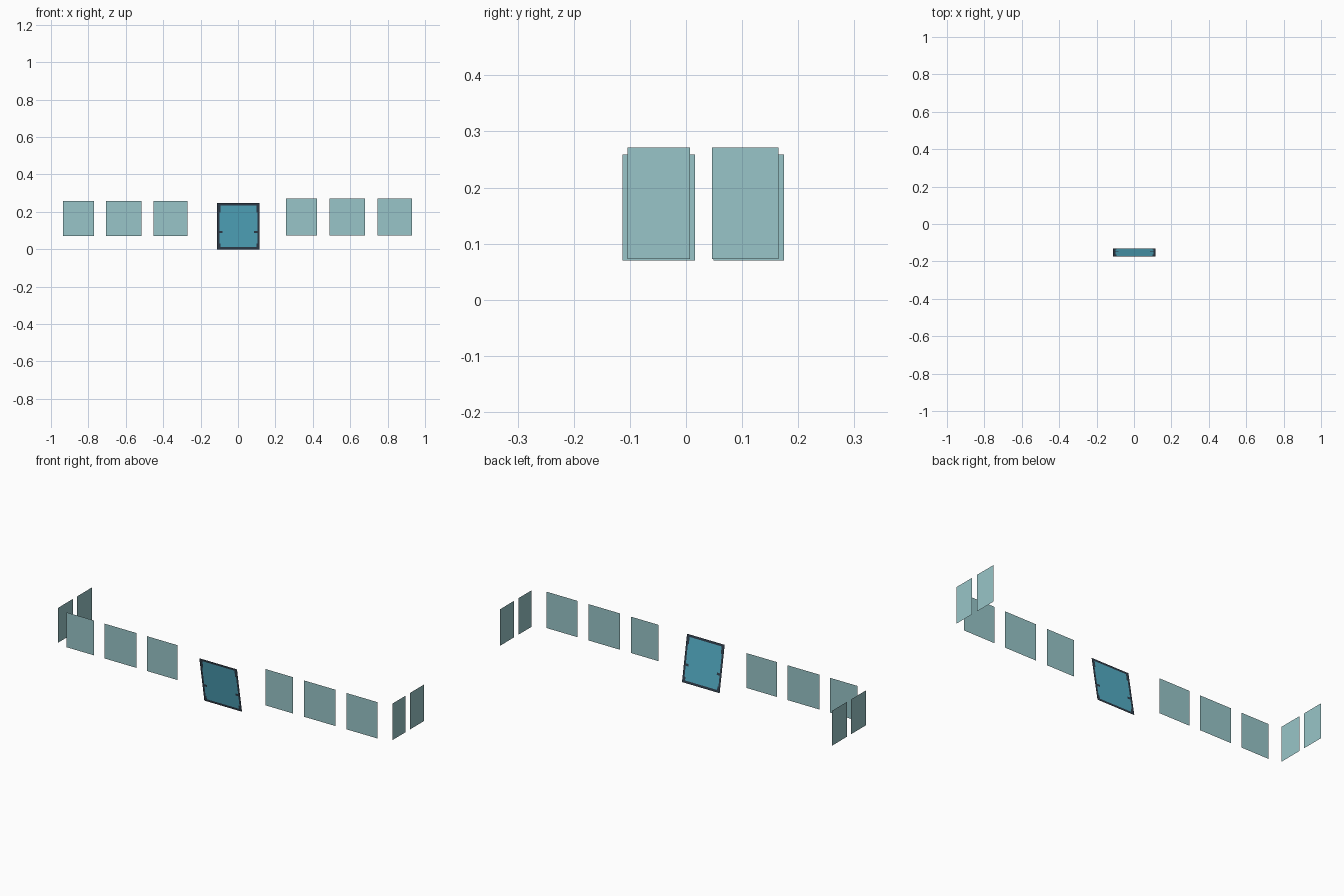
import bpy, bmesh

if "Cube" in bpy.data.objects:
    bpy.data.objects.remove(bpy.data.objects["Cube"])


def material(name, srgb):
    m = bpy.data.materials.new(name)
    lin = [((c / 255 + 0.055) / 1.055) ** 2.4 for c in srgb]
    m.diffuse_color = (*lin, 1)
    m.use_nodes = True
    m.node_tree.nodes["Principled BSDF"].inputs["Base Color"].default_value = m.diffuse_color
    return m


glass = material("pale_glass", (152, 197, 200))
blue = material("door_blue", (83, 172, 196))
dark = material("dark_frame", (48, 62, 76))


def add_object(name, bm, mats):
    me = bpy.data.meshes.new(name)
    bm.to_mesh(me)
    bm.free()
    for m in mats:
        me.materials.append(m)
    ob = bpy.data.objects.new(name, me)
    bpy.context.collection.objects.link(ob)
    return ob


def pane(name, a, b, z0, z1):
    """Upright sheet between plan points a and b."""
    bm = bmesh.new()
    pts = [(*a, z0), (*b, z0), (*b, z1), (*a, z1)]
    bm.faces.new([bm.verts.new(p) for p in pts])
    add_object(name, bm, [glass])


# front window panes
FRONT = -0.133
for side, z0, z1, spans in (
        ("left", 0.07, 0.259, [(-0.936, -0.771), (-0.707, -0.517), (-0.453, -0.269)]),
        ("right", 0.074, 0.271, [(0.257, 0.422), (0.489, 0.679), (0.745, 0.93)])):
    for i, (x0, x1) in enumerate(spans):
        pane(f"front_window_{side}_{i + 1}", (x0, FRONT), (x1, FRONT), z0, z1)

# end window panes
for i, (y0, y1) in enumerate([(-0.113, 0.016), (0.049, 0.175)]):
    pane(f"end_window_left_{i + 1}", (-1, y1), (-1, y0), 0.07, 0.259)
for i, (y0, y1) in enumerate([(-0.104, 0.007), (0.046, 0.165)]):
    pane(f"end_window_right_{i + 1}", (1, y0), (1, y1), 0.073, 0.271)

# leaning door sheet, blue panel with a dark notched border
W, H, CX = 0.113, 0.246, 0.002
bm = bmesh.new()
bmesh.ops.create_grid(bm, x_segments=40, y_segments=40, size=1)
for f in bm.faces:
    c = f.calc_center_median()
    x, z = abs(c.x) * W, (c.y + 1) / 2 * H
    border = x > W - 0.011 or z < 0.011 or z > H - 0.011
    notch = abs(z - 0.093) < 0.005 and x > 0.084
    corner = x > 0.094 and (z > 0.195 or z < 0.03)
    f.material_index = int(border or notch or corner)
for v in bm.verts:
    t = (v.co.y + 1) / 2
    v.co = (CX + v.co.x * W, -0.13 - 0.043 * t, t * H)
add_object("door", bm, [blue, dark])
